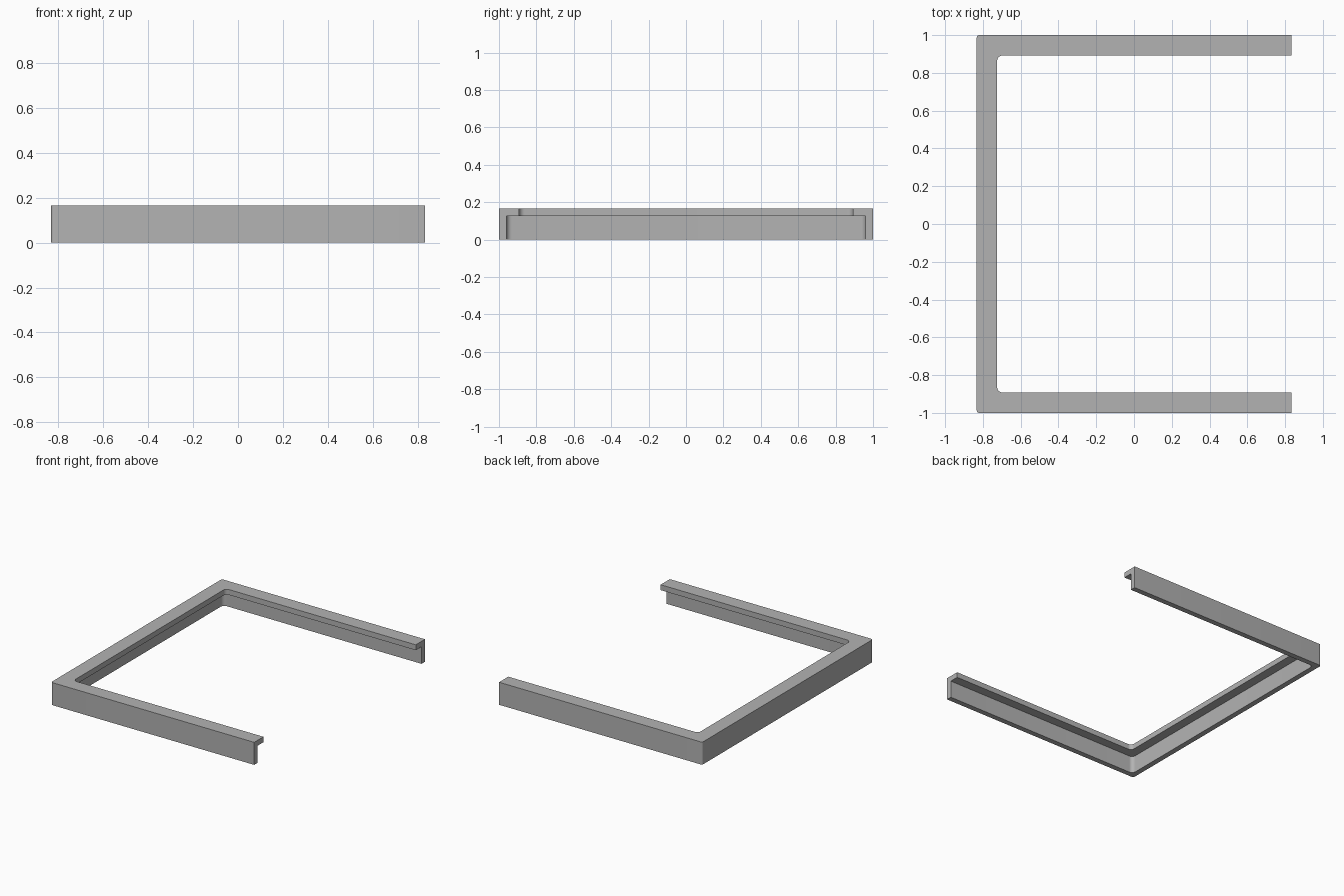
import bpy, bmesh
from math import sin, cos, pi

cube = bpy.data.objects.get("Cube")
if cube:
    bpy.data.objects.remove(cube, do_unlink=True)

HALF_X, HALF_Y, HEIGHT = 0.833, 1.0, 0.167
WALL, LIP, LIP_BOTTOM = 0.04, 0.108, 0.127
STEPS = 8

grey = bpy.data.materials.new("plain grey")
grey.use_nodes = True
colour = (0.45, 0.45, 0.45, 1)
grey.diffuse_color = colour
grey.node_tree.nodes["Principled BSDF"].inputs["Base Color"].default_value = colour


def u_path(inset, radius):
    """U-shaped outline, open towards +x, with two rounded corners."""
    x, y = -HALF_X + inset, HALF_Y - inset
    arc = [(x + radius - radius * sin(a), y - radius + radius * cos(a))
           for a in (i * pi / 2 / STEPS for i in range(STEPS + 1))]
    upper = [(HALF_X, y)] + arc
    return upper + [(px, -py) for px, py in reversed(upper)]


# L-shaped section: inset from the outside, height, corner radius
section = [
    (0, 0, 0.015), (0, HEIGHT, 0.015),
    (LIP, HEIGHT, 0.03), (LIP, LIP_BOTTOM, 0.03),
    (WALL, LIP_BOTTOM, 0.03), (WALL, 0, 0.03),
]

# Sweep the section along the three sides
bm = bmesh.new()
rails = [[bm.verts.new((x, y, z)) for x, y in u_path(inset, r)]
         for inset, z, r in section]
for k, rail in enumerate(rails):
    other = rails[(k + 1) % len(rails)]
    for i in range(len(rail) - 1):
        bm.faces.new((rail[i], rail[i + 1], other[i + 1], other[i]))

# Close both open ends
for end in (0, -1):
    bm.faces.new([rail[end] for rail in rails])
bmesh.ops.recalc_face_normals(bm, faces=bm.faces)

mesh = bpy.data.meshes.new("edge_frame")
bm.to_mesh(mesh)
bm.free()
mesh.materials.append(grey)
frame = bpy.data.objects.new("edge_frame", mesh)
bpy.context.collection.objects.link(frame)

# Smooth the rounded corners and keep the edges sharp
bpy.ops.object.select_all(action="DESELECT")
frame.select_set(True)
bpy.context.view_layer.objects.active = frame
bpy.ops.object.shade_smooth_by_angle(angle=pi / 6)
